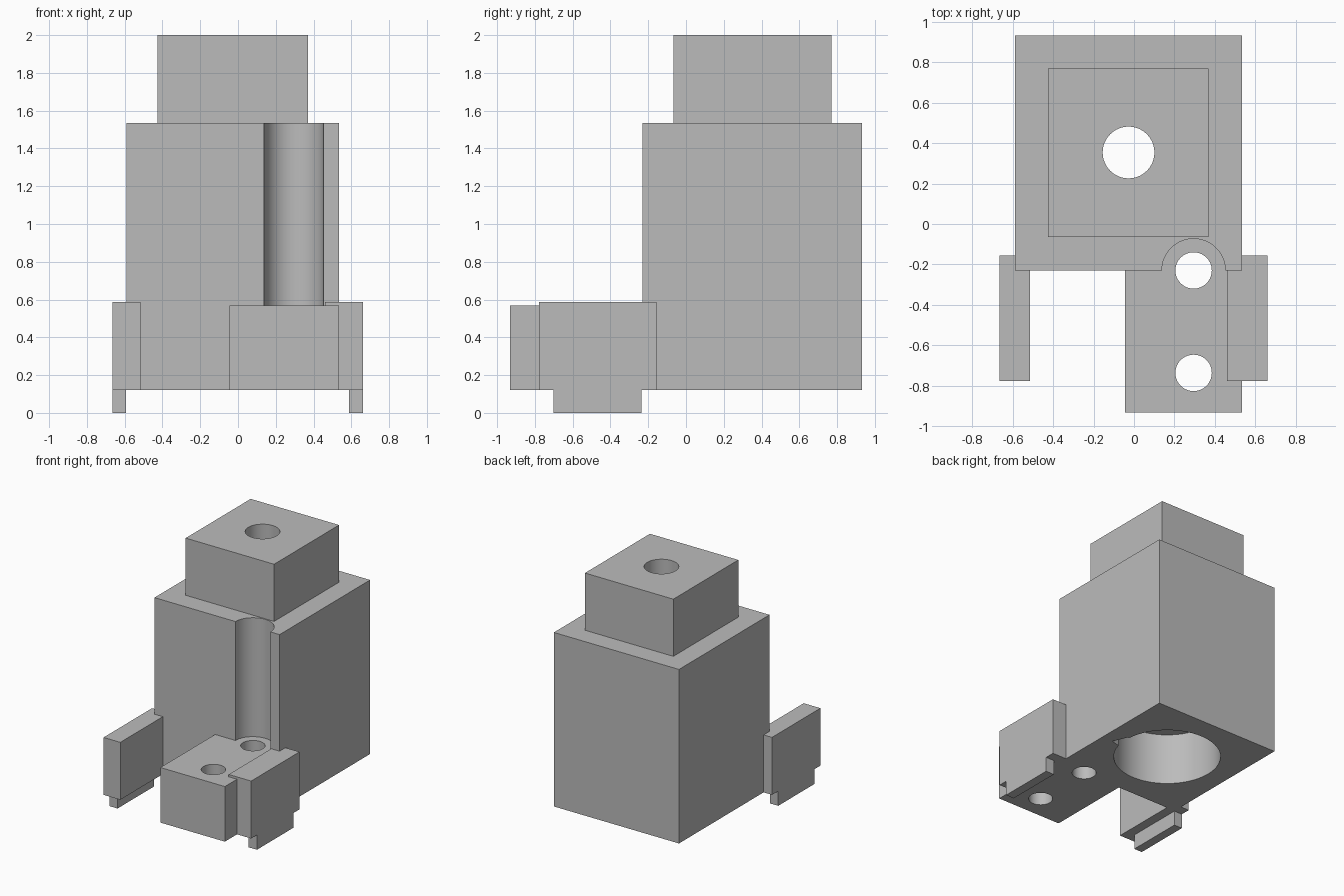
import bpy
import bmesh
from math import radians

if "Cube" in bpy.data.objects:
    bpy.data.objects.remove(bpy.data.objects["Cube"], do_unlink=True)

grey = bpy.data.materials.new("plain grey")
grey.use_nodes = True
grey.diffuse_color = (0.5, 0.5, 0.5, 1)
grey.node_tree.nodes["Principled BSDF"].inputs["Base Color"].default_value = (0.5, 0.5, 0.5, 1)


def finish(name, bm):
    bmesh.ops.recalc_face_normals(bm, faces=bm.faces)
    mesh = bpy.data.meshes.new(name)
    bm.to_mesh(mesh)
    bm.free()
    mesh.materials.append(grey)
    obj = bpy.data.objects.new(name, mesh)
    bpy.context.collection.objects.link(obj)
    return obj


def prism(name, outline, z0, z1):
    bm = bmesh.new()
    face = bm.faces.new([bm.verts.new((x, y, z0)) for x, y in outline])
    top = bmesh.ops.extrude_face_region(bm, geom=[face])["geom"]
    verts = [v for v in top if isinstance(v, bmesh.types.BMVert)]
    bmesh.ops.translate(bm, verts=verts, vec=(0, 0, z1 - z0))
    return finish(name, bm)


def box(name, x, y, z):
    return prism(name, [(x[0], y[0]), (x[1], y[0]), (x[1], y[1]), (x[0], y[1])], *z)


def rod(name, centre, radius, z0, z1):
    bm = bmesh.new()
    bmesh.ops.create_cone(bm, cap_ends=True, segments=64, radius1=radius,
                          radius2=radius, depth=z1 - z0)
    bmesh.ops.translate(bm, verts=bm.verts, vec=(*centre, (z0 + z1) / 2))
    return finish(name, bm)


def cut(obj, *cutters):
    bpy.context.view_layer.objects.active = obj
    for cutter in cutters:
        cutter.hide_render = True
        mod = obj.modifiers.new("cut", "BOOLEAN")
        mod.operation = "DIFFERENCE"
        mod.solver = "EXACT"
        mod.object = cutter
        bpy.ops.object.modifier_apply(modifier=mod.name)


BASE, FOOT_TOP, SHOULDER, TOP, BORE_TOP = 0.12, 0.568, 1.535, 2.0, 0.54
SHAFT = (-0.027, 0.354)
BOLTS = [(0.295, -0.23), (0.295, -0.737)]

# Main solids
body = box("body", (-0.59, 0.535), (-0.23, 0.933), (BASE, SHOULDER))
neck = box("neck", (-0.425, 0.37), (-0.065, 0.77), (SHOULDER, TOP))
foot = box("foot", (-0.045, 0.535), (-0.933, -0.23), (BASE, FOOT_TOP))

# Cutters for the shaft, lower bore with its corner notch, bolts and groove
shaft = rod("shaft_cutter", SHAFT, 0.128, 0.3, 2.1)
bore = rod("bore_cutter", SHAFT, 0.4, 0, BORE_TOP)
notch = prism("notch_cutter", [(0.437, 0.267), (0.385, 0.389), (0.25, 0.35), (0.3, 0.235)],
              0, BORE_TOP)
bolts = [rod("bolt_cutter", p, 0.09, 0, 0.8) for p in BOLTS]
groove = rod("groove_cutter", BOLTS[0], 0.157, FOOT_TOP, 1.7)
cut(body, groove, bolts[0], bore, notch, shaft)
cut(neck, shaft)
cut(foot, *bolts)
for cutter in (shaft, bore, notch, groove, *bolts):
    bpy.data.objects.remove(cutter, do_unlink=True)

# Side rails with narrow tabs below
rails = []
for side, rail_x, tab_x in (("right", (-0.665, -0.515), (-0.665, -0.592)),
                            ("left", (0.46, 0.662), (0.587, 0.662))):
    rails.append(box(side + "_rail", rail_x, (-0.777, -0.155), (BASE, 0.587)))
    rails.append(box(side + "_tab", tab_x, (-0.702, -0.235), (0, BASE)))

# Smooth round walls, sharp corners
bpy.ops.object.select_all(action="DESELECT")
for obj in (body, neck, foot):
    obj.select_set(True)
bpy.context.view_layer.objects.active = body
bpy.ops.object.shade_smooth_by_angle(angle=radians(30))
